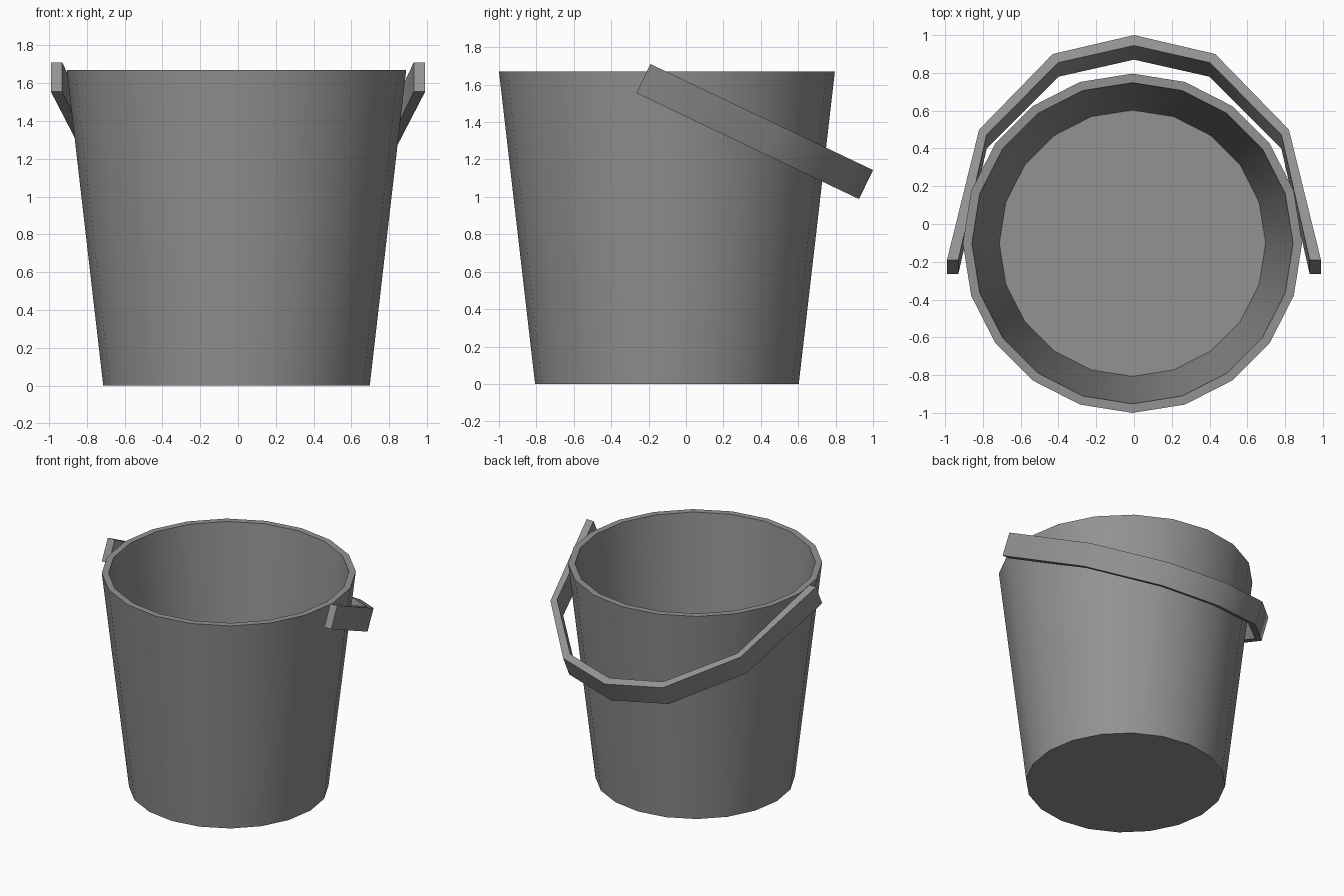
import bpy, bmesh, math
from mathutils import Vector

if "Cube" in bpy.data.objects:
    bpy.data.objects.remove(bpy.data.objects["Cube"])

# Dark grey shared by both parts
grey = bpy.data.materials.new("dark_grey")
grey.diffuse_color = (0.29, 0.29, 0.29, 1)
grey.use_nodes = True
grey.node_tree.nodes["Principled BSDF"].inputs["Base Color"].default_value = grey.diffuse_color


def add_object(name, bm, smooth_angle):
    bmesh.ops.recalc_face_normals(bm, faces=bm.faces)
    mesh = bpy.data.meshes.new(name)
    bm.to_mesh(mesh)
    bm.free()
    mesh.materials.append(grey)
    obj = bpy.data.objects.new(name, mesh)
    bpy.context.collection.objects.link(obj)
    bpy.ops.object.select_all(action='DESELECT')
    bpy.context.view_layer.objects.active = obj
    obj.select_set(True)
    bpy.ops.object.shade_smooth_by_angle(angle=math.radians(smooth_angle))


def bridge(bm, a, b, closed):
    n = len(a)
    for i in range(n if closed else n - 1):
        j = (i + 1) % n
        bm.faces.new((a[i], a[j], b[j], b[i]))


# Bucket: tapered 20-sided wall, rim and floor
SIDES, CENTRE_X, CENTRE_Y = 20, -0.008, -0.102
HEIGHT, R_BOTTOM, R_TOP, R_INNER = 1.67, 0.705, 0.898, 0.85
bm = bmesh.new()


def ring(r, z):
    angles = [2 * math.pi * i / SIDES for i in range(SIDES)]
    return [bm.verts.new((CENTRE_X + r * math.cos(a), CENTRE_Y + r * math.sin(a), z))
            for a in angles]


rings = [ring(R_BOTTOM, 0), ring(R_TOP, HEIGHT), ring(R_INNER, HEIGHT), ring(R_BOTTOM, 0.004)]
for a, b in zip(rings, rings[1:]):
    bridge(bm, a, b, True)
bm.faces.new(rings[0])
bm.faces.new(rings[-1])
add_object("bucket", bm, 30)

# Handle: flat strap of six segments, tilted down towards the back
along = Vector((0, 0.903, -0.43))
across = Vector((0, -0.075, -0.155))
start = Vector((0, -0.19, 1.71))
outer_half = [(0.99, 0), (0.82, 0.764), (0.43, 1.207), (0, 1.318)]
inner_half = [(0.93, 0), (0.78, 0.736), (0.40, 1.157), (0, 1.257)]
bm = bmesh.new()


def strap_edge(half, offset):
    path = half + [(-x, s) for x, s in half[-2::-1]]
    return [bm.verts.new(start + along * s + offset + Vector((x, 0, 0))) for x, s in path]


zero = Vector((0, 0, 0))
edges = [strap_edge(outer_half, zero), strap_edge(inner_half, zero),
         strap_edge(inner_half, across), strap_edge(outer_half, across)]
for i in range(4):
    bridge(bm, edges[i], edges[(i + 1) % 4], False)
for end in (0, -1):
    bm.faces.new([e[end] for e in edges])
add_object("handle", bm, 45)
